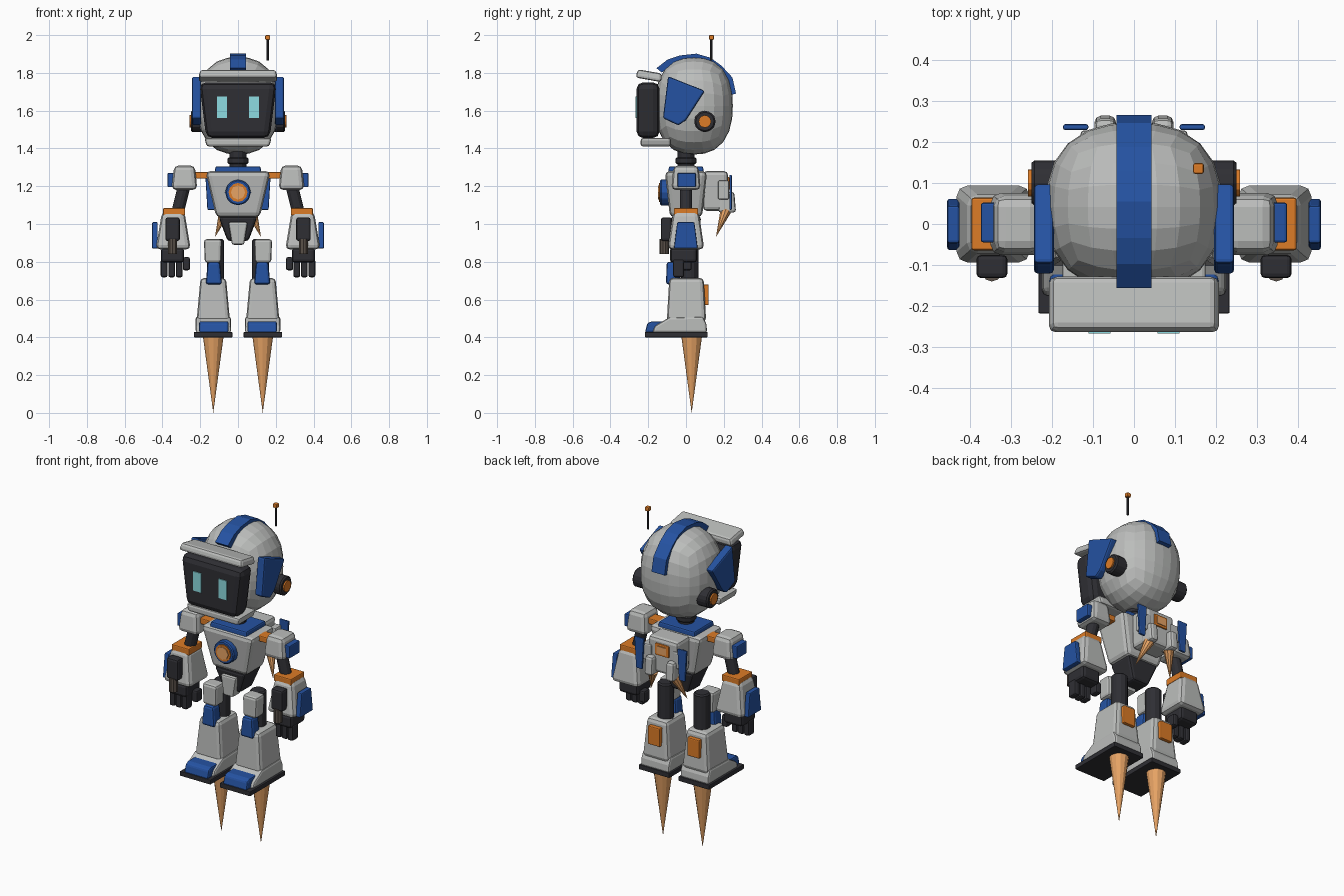
import bpy, bmesh, math
from mathutils import Vector, Matrix

cube = bpy.data.objects.get("Cube")
if cube:
    bpy.data.objects.remove(cube, do_unlink=True)


def material(name, rgb):
    m = bpy.data.materials.new(name)
    m.use_nodes = True
    m.diffuse_color = (*rgb, 1)
    m.node_tree.nodes["Principled BSDF"].inputs["Base Color"].default_value = (*rgb, 1)
    return m


GREY = material("light grey shell", (0.5, 0.51, 0.5))
BLUE = material("blue panel", (0.018, 0.085, 0.36))
ORANGE = material("orange trim", (0.72, 0.2, 0.02))
DARK = material("charcoal joint", (0.028, 0.028, 0.034))
CYAN = material("cyan eye", (0.27, 0.72, 0.76))
FLAME = material("amber flame", (0.8, 0.37, 0.13))
BROWN = material("brown metal", (0.1, 0.08, 0.065))


def finish(name, mat, bm, bevel=0, mirror=False, segments=2):
    bmesh.ops.recalc_face_normals(bm, faces=bm.faces)
    me = bpy.data.meshes.new(name)
    bm.to_mesh(me)
    bm.free()
    me.materials.append(mat)
    ob = bpy.data.objects.new(name, me)
    bpy.context.collection.objects.link(ob)
    if bevel:
        mod = ob.modifiers.new("bevel", "BEVEL")
        mod.width, mod.segments = bevel, segments
        mod.limit_method = "ANGLE"
    if mirror:
        ob.modifiers.new("mirror", "MIRROR").use_mirror_merge = False
    return ob


def box(name, mat, xs, ys, zs, bevel=0.01, mirror=False, top=(1, 1), tilt=0, axis="X"):
    """Box between limits; top scales the upper face, tilt turns it about its centre."""
    bm = bmesh.new()
    bmesh.ops.create_cube(bm, size=1)
    size = Vector((xs[1] - xs[0], ys[1] - ys[0], zs[1] - zs[0]))
    mid = Vector((sum(xs), sum(ys), sum(zs))) / 2
    turn = Matrix.Rotation(math.radians(tilt), 3, axis)
    for v in bm.verts:
        if v.co.z > 0:
            v.co.x *= top[0]
            v.co.y *= top[1]
        v.co = mid + turn @ (v.co * size)
    return finish(name, mat, bm, bevel, mirror)


def tube(name, mat, a, b, r1, r2=None, sides=12, bevel=0, mirror=False):
    """Cylinder or cone from point a to point b."""
    a, b = Vector(a), Vector(b)
    bm = bmesh.new()
    bmesh.ops.create_cone(bm, cap_ends=True, segments=sides, radius1=r1,
                          radius2=r1 if r2 is None else r2, depth=(b - a).length)
    turn = Vector((0, 0, 1)).rotation_difference(b - a).to_matrix().to_4x4()
    bm.transform(Matrix.Translation((a + b) / 2) @ turn)
    return finish(name, mat, bm, bevel, mirror, 1)


def prism(name, mat, profile, x0, x1, bevel=0.01, mirror=False):
    """Side profile of (y, z) points, extruded across x."""
    bm = bmesh.new()
    face = bm.faces.new([bm.verts.new((x0, y, z)) for y, z in profile])
    ext = bmesh.ops.extrude_face_region(bm, geom=[face])
    moved = [g for g in ext["geom"] if isinstance(g, bmesh.types.BMVert)]
    bmesh.ops.translate(bm, verts=moved, vec=(x1 - x0, 0, 0))
    return finish(name, mat, bm, bevel, mirror)


# Head: a gridded cube rounded into a boxy ellipsoid
bm = bmesh.new()
bmesh.ops.create_cube(bm, size=2)
bmesh.ops.subdivide_edges(bm, edges=bm.edges, cuts=5, use_grid_fill=True)
for v in bm.verts:
    p = Vector([math.tan(c * math.pi / 4) for c in v.co])
    p /= sum(abs(c) ** 2.4 for c in p) ** (1 / 2.4)
    v.co = (p.x * 0.215, 0.042 + p.y * 0.206, 1.626 + p.z * 0.258)
finish("head_shell", GREY, bm)

# Crest strip over the head
outer = [(-0.156, 1.825), (-0.098, 1.87), (-0.034, 1.892), (0.055, 1.902),
         (0.13, 1.88), (0.188, 1.838), (0.246, 1.775), (0.265, 1.69)]
inner = [(0.042 + (y - 0.042) * 0.86, 1.63 + (z - 1.63) * 0.88) for y, z in reversed(outer)]
prism("head_crest", BLUE, outer + inner, -0.043, 0.043, 0)

# Face and head fittings
box("brow_visor", GREY, (-0.21, 0.21), (-0.265, -0.125), (1.763, 1.808), 0.015, top=(0.95, 0.92), tilt=-10)
box("face_screen", DARK, (-0.168, 0.168), (-0.262, -0.14), (1.455, 1.75), 0.035, top=(1.22, 1))
box("chin_guard", GREY, (-0.165, 0.165), (-0.24, -0.08), (1.41, 1.455), 0.013, top=(1.08, 1))
box("eyes", CYAN, (0.057, 0.111), (-0.267, -0.26), (1.56, 1.675), 0, True)
prism("temple_panels", BLUE, [(-0.095, 1.782), (0.1, 1.705), (0, 1.55), (-0.04, 1.522), (-0.122, 1.56)],
      0.195, 0.244, 0.01, True)
tube("ear_discs", DARK, (0.17, 0.1, 1.543), (0.25, 0.1, 1.543), 0.057, bevel=0.008, mirror=True)
tube("ear_caps", ORANGE, (0.2, 0.1, 1.543), (0.258, 0.1, 1.543), 0.033, mirror=True)
tube("antenna_rod", DARK, (0.157, 0.134, 1.865), (0.157, 0.134, 1.98), 0.006, sides=8)
box("antenna_tip", ORANGE, (0.144, 0.17), (0.122, 0.148), (1.975, 2.0), 0.005)

# Neck and torso
tube("neck_post", DARK, (0, 0, 1.28), (0, 0, 1.4), 0.045)
tube("neck_ring", DARK, (0, 0, 1.318), (0, 0, 1.353), 0.056, bevel=0.006)
box("collar", BLUE, (-0.125, 0.125), (-0.095, 0.095), (1.26, 1.305), 0.008, top=(0.95, 0.95))
box("chest", GREY, (-0.115, 0.115), (-0.085, 0.085), (1.035, 1.28), 0.025, top=(1.5, 1.32))
tube("chest_badge", BLUE, (0, -0.08, 1.167), (0, -0.137, 1.167), 0.068, bevel=0.006)
tube("badge_ring", ORANGE, (0, -0.1, 1.167), (0, -0.143, 1.167), 0.05)
tube("badge_light", FLAME, (0, -0.1, 1.167), (0, -0.148, 1.167), 0.038, sides=8)
box("pelvis", DARK, (-0.055, 0.055), (-0.06, 0.06), (0.91, 1.04), 0.015, top=(1.9, 1.35))
box("pelvis_plate", GREY, (-0.032, 0.032), (-0.095, -0.02), (0.89, 1.01), 0.01, top=(1.6, 1))

# Backpack with fins and thrusters
box("backpack", GREY, (-0.09, 0.09), (0.09, 0.222), (1.07, 1.28), 0.02, top=(1.1, 1))
box("backpack_panel", ORANGE, (-0.045, 0.045), (0.21, 0.23), (1.18, 1.25), 0.005)
box("backpack_light", FLAME, (-0.03, 0.03), (0.22, 0.234), (1.193, 1.237), 0)
box("backpack_fins", BLUE, (0.122, 0.162), (0.229, 0.243), (1.075, 1.26), 0.005, True, top=(1.55, 1))
box("fin_mounts", GREY, (0.07, 0.13), (0.17, 0.228), (1.13, 1.23), 0.008, True)
box("thruster_pods", GREY, (0.044, 0.096), (0.17, 0.265), (1.06, 1.17), 0.015, True, top=(1, 0.8))
tube("thruster_flames", FLAME, (0.07, 0.21, 1.07), (0.122, 0.158, 0.93), 0.03, 0, 10, mirror=True)

# Shoulders and arms
box("shoulder_links", ORANGE, (0.14, 0.25), (-0.035, 0.035), (1.24, 1.275), 0.006, True)
box("shoulders", GREY, (0.215, 0.352), (-0.078, 0.078), (1.18, 1.31), 0.025, True, top=(0.8, 0.85))
box("shoulder_plates", BLUE, (0.335, 0.373), (-0.045, 0.052), (1.195, 1.27), 0.006, True)
tube("upper_arms", DARK, (0.28, 0, 1.22), (0.32, 0, 1.06), 0.033, mirror=True)
box("cuffs", ORANGE, (0.28, 0.396), (-0.064, 0.064), (1.045, 1.085), 0.006, True)
box("forearms", GREY, (0.25, 0.436), (-0.097, 0.097), (0.865, 1.065), 0.025, True, top=(0.64, 0.7))
box("forearm_plates", BLUE, (0.425, 0.455), (-0.064, 0.062), (0.87, 1.01), 0.006, True, top=(1, 0.72))
box("arm_tools", DARK, (0.308, 0.384), (-0.132, -0.075), (0.91, 1.035), 0.012, True)
tube("tool_barrels", BROWN, (0.346, -0.115, 0.84), (0.346, -0.115, 0.92), 0.025, sides=10, mirror=True)

# Hands
box("palms", DARK, (0.285, 0.408), (-0.083, 0.058), (0.795, 0.875), 0.018, True)
for i in range(3):
    x = 0.311 + i * 0.04
    box(f"finger_{i + 1}", DARK, (x - 0.018, x + 0.018), (-0.068, -0.01), (0.718, 0.815), 0.01, True)
box("thumbs", DARK, (0.254, 0.292), (-0.025, 0.03), (0.755, 0.825), 0.01, True)

# Legs
tube("thigh_joints", DARK, (0.12, 0.02, 0.68), (0.12, 0.02, 0.92), 0.046, bevel=0.008, mirror=True)
box("thigh_plates", GREY, (0.09, 0.176), (-0.085, 0.0), (0.795, 0.92), 0.015, True, top=(1.1, 1))
box("knee_caps", BLUE, (0.085, 0.171), (-0.106, -0.03), (0.68, 0.8), 0.014, True, top=(0.75, 0.9))
box("shins", GREY, (0.042, 0.22), (-0.102, 0.107), (0.48, 0.715), 0.022, True, top=(0.76, 0.87))
box("calf_panels", ORANGE, (0.09, 0.17), (0.09, 0.12), (0.57, 0.68), 0.006, True)

# Feet with boot flames
prism("feet", GREY, [(-0.178, 0.425), (0.112, 0.425), (0.108, 0.47), (0.09, 0.51), (-0.09, 0.505), (-0.165, 0.46)],
      0.037, 0.224, 0.012, True)
prism("toe_caps", BLUE, [(-0.217, 0.425), (-0.1, 0.425), (-0.1, 0.485), (-0.18, 0.485), (-0.205, 0.475)],
      0.05, 0.206, 0.01, True)
box("soles", DARK, (0.03, 0.233), (-0.218, 0.115), (0.4, 0.428), 0.004, True)
tube("boot_flames", FLAME, (0.131, 0.03, 0.4), (0.131, 0.03, 0), 0.054, 0, 12, mirror=True)
